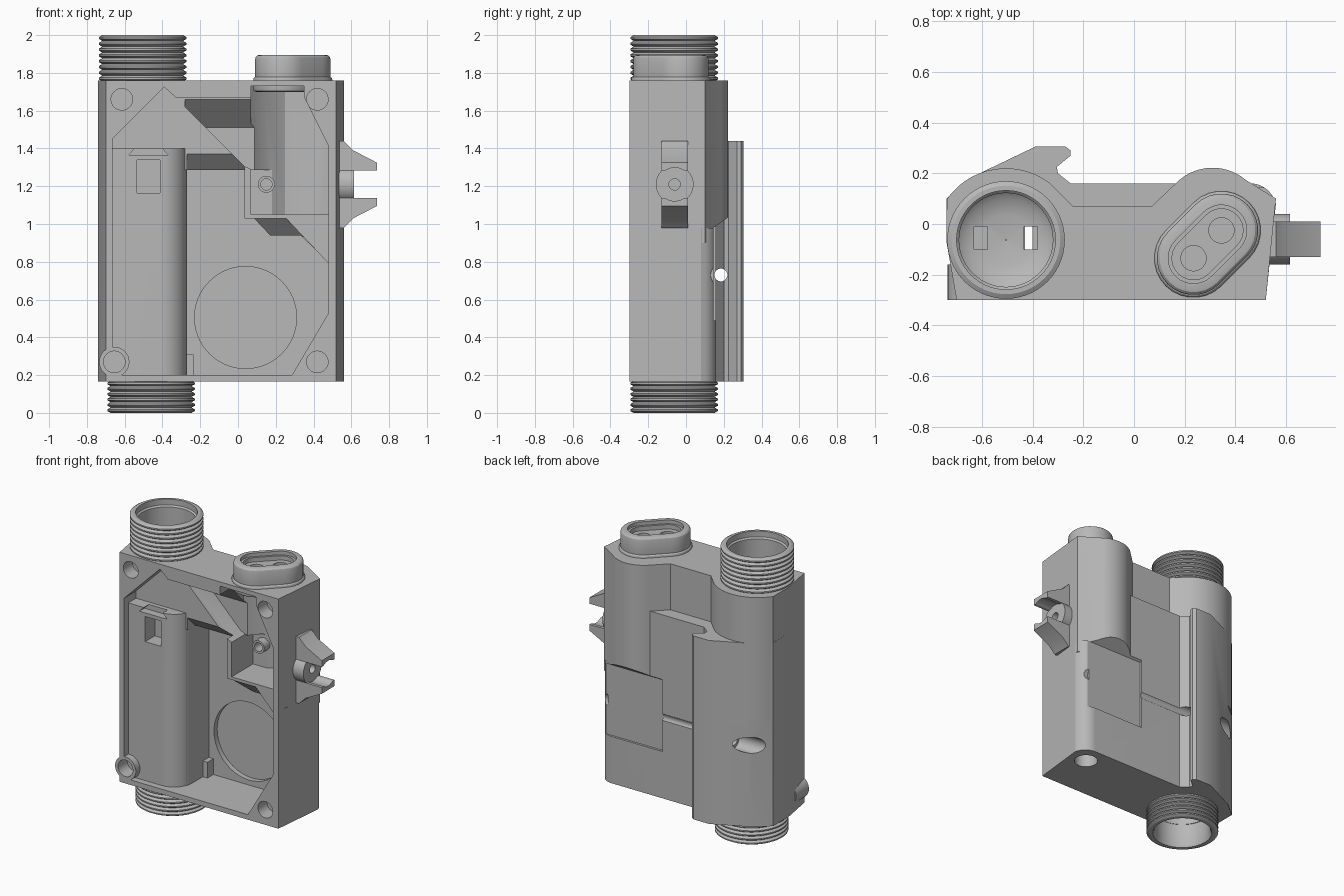
import bpy, bmesh
from math import cos, sin, radians

cube = bpy.data.objects.get("Cube")
if cube:
    bpy.data.objects.remove(cube, do_unlink=True)

grey = bpy.data.materials.new("plain grey")
grey.use_nodes = True
grey.diffuse_color = (0.48, 0.48, 0.48, 1)
grey.node_tree.nodes["Principled BSDF"].inputs["Base Color"].default_value = (0.48, 0.48, 0.48, 1)


def make(name, bm):
    bmesh.ops.remove_doubles(bm, verts=bm.verts, dist=1e-5)
    bmesh.ops.recalc_face_normals(bm, faces=bm.faces)
    mesh = bpy.data.meshes.new(name)
    bm.to_mesh(mesh)
    bm.free()
    ob = bpy.data.objects.new(name, mesh)
    mesh.materials.append(grey)
    bpy.context.collection.objects.link(ob)
    return ob


def prism(name, pts, axis, a, b):
    """Extrude a 2D outline along one axis from a to b."""
    place = {"x": lambda p, t: (t, p[0], p[1]),
             "y": lambda p, t: (p[0], t, p[1]),
             "z": lambda p, t: (p[0], p[1], t)}[axis]
    bm = bmesh.new()
    lo = [bm.verts.new(place(p, a)) for p in pts]
    hi = [bm.verts.new(place(p, b)) for p in pts]
    bm.faces.new(lo)
    bm.faces.new(hi)
    for i in range(len(pts)):
        j = (i + 1) % len(pts)
        bm.faces.new((lo[i], lo[j], hi[j], hi[i]))
    return make(name, bm)


def arc(cx, cy, r, start, end, n=14):
    angles = [radians(start + (end - start) * i / n) for i in range(n + 1)]
    return [(cx + r * cos(t), cy + r * sin(t)) for t in angles]


def circle(cx, cy, r, n=48):
    return arc(cx, cy, r, 0, 360 - 360 / n, n - 1)


def rect(x0, x1, y0, y1):
    return [(x0, y0), (x1, y0), (x1, y1), (x0, y1)]


def stadium(r, reach=0.055, cx=0.29, cy=-0.08):
    return (arc(cx + reach, cy + reach, r, -45, 135)
            + arc(cx - reach, cy - reach, r, 135, 315))


def lathe(name, profile, cx, cy, n=56):
    """Revolve a closed (radius, height) profile about a vertical axis."""
    bm = bmesh.new()
    rings = [[bm.verts.new((cx + r * cos(radians(360 * k / n)),
                            cy + r * sin(radians(360 * k / n)), z))
              for k in range(n)] for r, z in profile]
    for i, ring in enumerate(rings):
        nxt = rings[(i + 1) % len(rings)]
        for k in range(n):
            m = (k + 1) % n
            bm.faces.new((ring[k], ring[m], nxt[m], nxt[k]))
    return make(name, bm)


def apply(ob, mod):
    bpy.context.view_layer.objects.active = ob
    bpy.ops.object.modifier_apply(modifier=mod.name)


def combine(ob, other, mode):
    mod = ob.modifiers.new("bool", "BOOLEAN")
    mod.operation, mod.solver, mod.object = mode, "EXACT", other
    apply(ob, mod)
    bpy.data.objects.remove(other, do_unlink=True)


def cut(ob, pts, axis, a, b):
    combine(ob, prism("cutter", pts, axis, a, b), "DIFFERENCE")


def add(ob, pts, axis, a, b):
    combine(ob, prism("piece", pts, axis, a, b), "UNION")


# Housing: lower block with hooked rail, upper block with two round towers
lower = [(-0.70, -0.3), (0.52, -0.3), (0.56, 0.08)] + arc(0.46, 0.06, 0.1, 20, 90) + [
    (-0.25, 0.16), (-0.30, 0.2), (-0.305, 0.225), (-0.25, 0.27), (-0.25, 0.29),
    (-0.27, 0.305), (-0.39, 0.305), (-0.63, 0.19), (-0.74, 0.1), (-0.74, -0.07)]
upper = [(-0.70, -0.3), (0.52, -0.3), (0.56, 0.1)] + arc(0.31, 0.02, 0.202, 50, 136) + [
    (0.07, 0.07), (-0.24, 0.07)] + arc(-0.505, -0.065, 0.285, 52, 145) + [(-0.74, -0.07)]
body = prism("housing", lower, "z", 0.165, 1.44)
cut(body, rect(0.3, 0.7, -0.4, 0.4), "z", 0.98, 1.5)
add(body, upper, "z", 0.9, 1.76)

# Rear recess, cross hole with wider ends
cut(body, [(0.145, 0.49), (0.145, 0.98), (0.23, 1.04), (0.4, 1.04), (0.4, 0.49)], "x", 0.07, 0.7)
for r, a, b in ((0.034, -1, 1), (0.055, -1, -0.5), (0.055, 0.5, 1)):
    cut(body, circle(0.185, 0.73, r, 24), "x", a, b)

# Front cavity: shallow outline, deep bay, tower pocket, round counterbore
cut(body, [(-0.665, 0.2), (0.28, 0.2), (0.48, 0.53), (0.48, 1.41), (0.35, 1.67),
           (-0.33, 1.67), (-0.39, 1.725), (-0.665, 1.45)], "y", -0.4, -0.17)
cut(body, [(-0.4, 0.2), (0.065, 0.2), (0.065, 1.285), (-0.02, 1.285), (-0.02, 1.51),
           (-0.18, 1.67), (-0.4, 1.67)], "x", -0.28, 0.48)
cut(body, [(0.07, -0.4), (0.07, -0.04), (0.14, 0.04), (0.25, 0.11),
           (0.4, 0.11), (0.48, 0.07), (0.48, -0.4)], "z", 1.04, 1.73)
cut(body, circle(0.04, 0.505, 0.27, 64), "y", 0, 0.1)

# Corner bosses
add(body, [(0.28, 0.19), (0.48, 0.53), (0.5, 0.53), (0.5, 0.19)], "y", -0.3, 0.08)
add(body, [(0.35, 1.74), (0.35, 1.67), (0.48, 1.41), (0.5, 1.41), (0.5, 1.74)], "y", -0.3, 0.12)

# Diagonal web across the bay, chamfered below
web = prism("web", [(-0.33, 1.67), (0.035, 1.305), (0.035, 1.285), (-0.3, 1.285), (-0.33, 1.3)],
            "y", -0.17, 0.0)
cut(web, [(-0.18, 1.38), (-0.075, 1.275), (-0.18, 1.275)], "x", -0.27, 0.1)
combine(body, web, "UNION")

# Pocket shelf, chamfered below, with its brace, side rib and ringed hole
shelf = prism("shelf", [(0.035, 1.05), (0.49, 1.05), (0.49, 0.79), (0.33, 0.94),
                        (0.17, 0.94), (0.085, 1.03), (0.035, 1.03)], "y", -0.17, 0.09)
cut(shelf, [(-0.18, 1.04), (-0.07, 0.93), (-0.18, 0.75)], "x", 0.0, 0.6)
combine(body, shelf, "UNION")
add(body, [(0.24, 1.045), (0.49, 1.045), (0.49, 0.78)], "y", -0.17, 0.09)
add(body, [(0.035, 1.04), (0.07, 1.04), (0.07, 1.29), (0.035, 1.305)], "y", -0.17, 0.08)
add(body, circle(0.15, 1.21, 0.045, 24), "y", 0.01, 0.09)
cut(body, circle(0.15, 1.21, 0.03, 24), "y", -0.02, 0.08)

# Battery holder: flat front, rounded right side, latch notch and foot
add(body, [(-0.67, 0.06), (-0.67, -0.255), (-0.41, -0.255)]
    + arc(-0.41, -0.115, 0.14, -85, 0) + [(-0.27, 0.07)], "z", 0.18, 1.4)
add(body, rect(-0.29, -0.235, 0.19, 0.31), "y", 0.0, 0.08)
cut(body, rect(-0.535, -0.412, 1.165, 1.34), "y", -0.4, -0.15)
cut(body, [(-0.58, 1.365), (-0.37, 1.365), (-0.41, 1.41), (-0.535, 1.41)], "y", -0.4, -0.2)
cut(body, circle(-0.46, -0.065, 0.175, 56), "z", 0.1, 1.1)
cut(body, rect(-0.43, -0.4, -0.1, -0.01), "z", 1.0, 1.9)

# Screw holes and the raised collar at the low corner
add(body, circle(-0.655, 0.27, 0.08, 32), "y", -0.3, -0.16)
for x, z in ((-0.615, 1.66), (0.42, 1.66), (0.42, 0.27), (-0.655, 0.27)):
    cut(body, circle(x, z, 0.057, 32), "y", -0.4, -0.2)
cut(body, circle(0.43, 0.03, 0.075, 32), "z", 0.1, 0.26)


# Threaded collars
def threads(z0, z1, count):
    step = (z1 - z0) / count
    pts = []
    for i in range(count):
        z = z0 + i * step
        pts += [(0.214, z), (0.232, z + 0.35 * step), (0.232, z + 0.65 * step)]
    return pts + [(0.214, z1)]


top_collar = lathe("top_threaded_collar", threads(1.755, 2.0, 8) + [
    (0.195, 2.0), (0.195, 1.96), (0.185, 1.95), (0.185, 1.82), (0.16, 1.80),
    (0.1, 1.785), (0.002, 1.78), (0.002, 1.755)], -0.505, -0.063)
for x in (-0.605, -0.408):
    cut(top_collar, rect(x - 0.027, x + 0.027, -0.1, -0.01), "z", 1.7, 1.9)
lathe("bottom_threaded_collar", threads(0.0, 0.17, 6) + [
    (0.18, 0.17), (0.18, 0.02), (0.19, 0.0)], -0.46, -0.063)


# Two-pin port
def rounded(name, r, z0, z1, width):
    ob = prism(name, stadium(r), "z", z0, z1)
    mod = ob.modifiers.new("round", "BEVEL")
    mod.width, mod.segments, mod.limit_method = width, 3, "ANGLE"
    mod.angle_limit = radians(60)
    apply(ob, mod)
    return ob


port = rounded("port_collar", 0.145, 1.72, 1.895, 0.022)
cut(port, stadium(0.1), "z", 1.87, 2)
cut(port, stadium(0.085), "z", 1.84, 2)
for d in (-0.055, 0.055):
    cut(port, circle(0.29 + d, -0.08 + d, 0.05, 32), "z", 1.78, 2)
rounded("port_base", 0.155, 1.7, 1.78, 0.015)

# Side button and pair of guard jaws
button = prism("side_button", circle(-0.06, 1.21, 0.1), "x", 0.5, 0.615)
cut(button, circle(-0.06, 1.21, 0.03, 24), "x", 0.57, 0.7)
for side, name in ((1, "upper_jaw"), (-1, "lower_jaw")):
    jaw = prism(name, [(x, 1.21 + side * h) for x, h in (
        (0.53, 0.23), (0.56, 0.23), (0.61, 0.18), (0.735, 0.115), (0.735, 0.072), (0.53, 0.072))],
        "y", -0.13, 0.01)
    cut(jaw, circle(-0.06, 1.21, 0.088), "x", 0.58, 0.8)

# Smooth curved walls, keep edges crisp
for ob in list(bpy.context.collection.objects):
    if ob.type == "MESH" and grey.name in ob.data.materials:
        bpy.ops.object.select_all(action="DESELECT")
        ob.select_set(True)
        bpy.context.view_layer.objects.active = ob
        bpy.ops.object.shade_smooth_by_angle(angle=radians(28))
